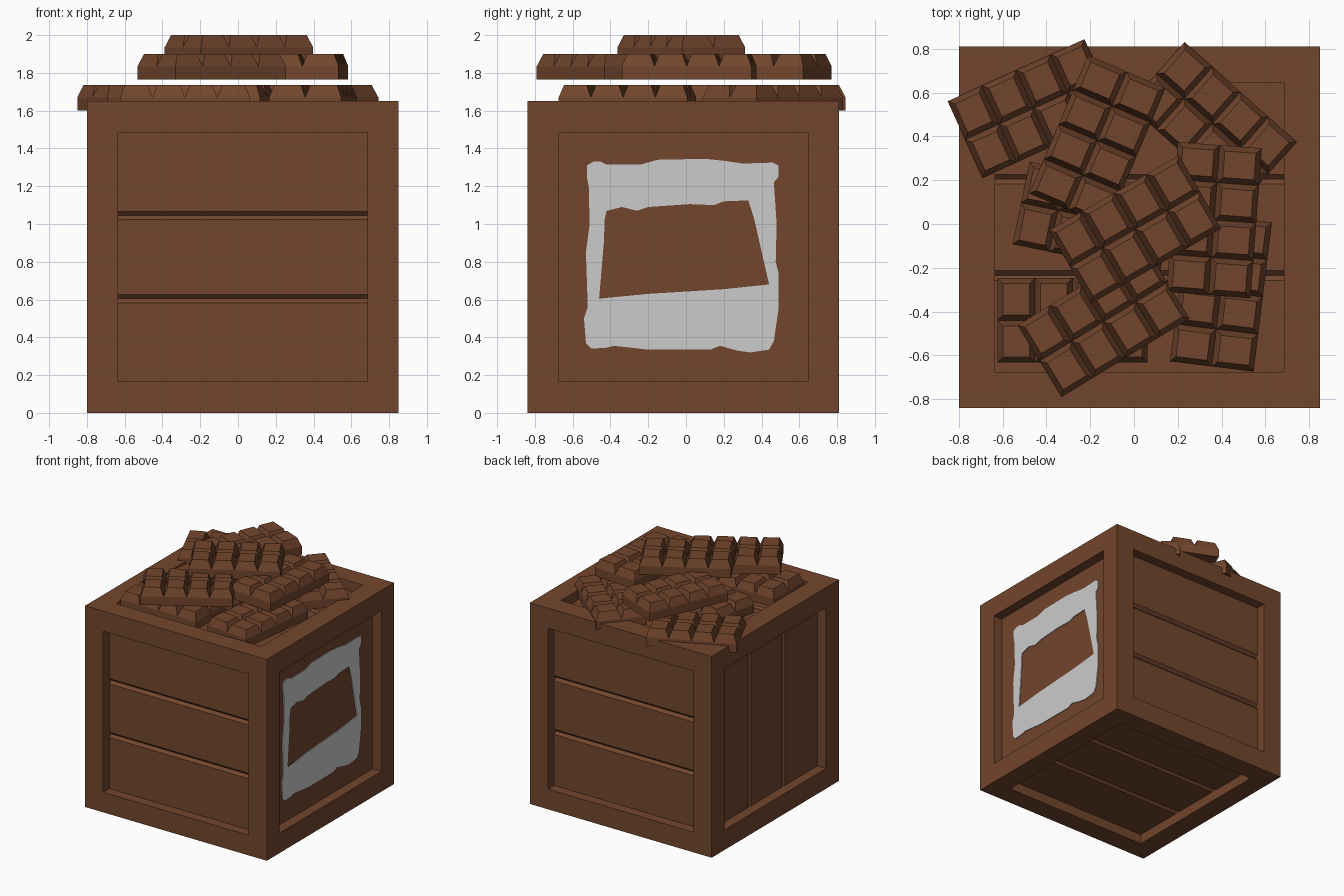
import bpy, bmesh, math
from mathutils import Vector, Matrix

if "Cube" in bpy.data.objects:
    bpy.data.objects.remove(bpy.data.objects["Cube"])


def material(name, rgb):
    m = bpy.data.materials.new(name)
    m.diffuse_color = (*rgb, 1)
    m.use_nodes = True
    m.node_tree.nodes["Principled BSDF"].inputs["Base Color"].default_value = m.diffuse_color
    return m


BROWN = material("chocolate_brown", (0.170, 0.061, 0.026))
PAINT = material("pale_grey_paint", (0.60, 0.60, 0.60))


def add_object(name, bm, mat):
    me = bpy.data.meshes.new(name)
    bm.to_mesh(me)
    bm.free()
    me.materials.append(mat)
    ob = bpy.data.objects.new(name, me)
    bpy.context.collection.objects.link(ob)
    return ob


# Crate: six framed sides, each with a recessed panel of planks
CENTRE = Vector((0.025, -0.015, 0.825))
HALF, OPEN, DEPTH = 0.825, 0.66, 0.08
GROOVE_W, GROOVE_D = 0.022, 0.022
X, Y, Z = Vector((1, 0, 0)), Vector((0, 1, 0)), Vector((0, 0, 1))
frame, planks = bmesh.new(), bmesh.new()


def side(u, v, grooves):
    """One side; planks run along u and are stacked along v."""
    n = u.cross(v)

    def quad(bm, pts):
        bm.faces.new([bm.verts.new(CENTRE + u * a + v * b + n * c) for a, b, c in pts])

    corners = [(-1, -1), (1, -1), (1, 1), (-1, 1)]
    low = HALF - DEPTH - GROOVE_D
    for i in range(4):
        (a, b), (c, d) = corners[i], corners[(i + 1) % 4]
        o1, o2 = (a * HALF, b * HALF, HALF), (c * HALF, d * HALF, HALF)
        i1, i2 = (a * OPEN, b * OPEN, HALF), (c * OPEN, d * OPEN, HALF)
        quad(frame, [o1, o2, i2, i1])
        quad(frame, [i1, i2, (c * OPEN, d * OPEN, low), (a * OPEN, b * OPEN, low)])
    prof = [(-OPEN, 0)]
    if grooves:
        for t in (-OPEN / 3, OPEN / 3):
            prof += [(t - GROOVE_W, 0), (t, -GROOVE_D), (t + GROOVE_W, 0)]
    prof.append((OPEN, 0))
    p = HALF - DEPTH
    for (b, d), (b2, d2) in zip(prof, prof[1:]):
        quad(planks, [(-OPEN, b, p + d), (OPEN, b, p + d), (OPEN, b2, p + d2), (-OPEN, b2, p + d2)])


side(X, Z, True)      # front
side(-X, Z, True)     # back
side(Z, Y, True)      # left, upright planks
side(Y, Z, False)     # right, plain painted board
side(X, Y, True)      # top
side(X, -Y, True)     # bottom
for name, bm in (("crate_frame", frame), ("crate_planks", planks)):
    bmesh.ops.remove_doubles(bm, verts=bm.verts, dist=1e-5)
    add_object(name, bm, BROWN)

# Painted rough square on the right side, (y, z) outlines
OUTER = [(-.525, 1.31), (-.49, 1.33), (-.45, 1.33), (-.42, 1.315), (-.24, 1.315), (-.15, 1.34),
         (.1, 1.345), (.2, 1.335), (.3, 1.32), (.46, 1.325), (.49, 1.31), (.49, 1.25),
         (.465, 1.22), (.48, 1.0), (.475, .8), (.49, .74), (.49, .55), (.465, .38),
         (.44, .335), (.34, .32), (.27, .33), (.18, .355), (.13, .335), (-.2, .335),
         (-.38, .355), (-.42, .345), (-.5, .34), (-.53, .37), (-.54, .5), (-.52, .56),
         (-.53, .85), (-.51, 1.0), (-.515, 1.2), (-.525, 1.25)]
INNER = [(-.42, 1.07), (-.34, 1.09), (-.26, 1.07), (-.2, 1.09), (.02, 1.105), (.15, 1.10),
         (.2, 1.12), (.33, 1.125), (.36, 1.03), (.44, .68), (.2, .655), (-.2, .63),
         (-.46, .605), (-.435, .9), (-.43, 1.03)]
cu = bpy.data.curves.new("outline", "CURVE")
cu.dimensions, cu.fill_mode, cu.extrude = "2D", "BOTH", 0.003
for pts in (OUTER, INNER):
    sp = cu.splines.new("POLY")
    sp.points.add(len(pts) - 1)
    for q, (a, b) in zip(sp.points, pts):
        q.co = (a, b, 0, 1)
    sp.use_cyclic_u = True
tmp = bpy.data.objects.new("outline", cu)
bpy.context.collection.objects.link(tmp)
bpy.context.view_layer.update()
dg = bpy.context.evaluated_depsgraph_get()
me = bpy.data.meshes.new_from_object(tmp.evaluated_get(dg))
bpy.data.objects.remove(tmp)
bm = bmesh.new()
bm.from_mesh(me)
bm.transform(Matrix(((0, 0, 1, CENTRE.x + HALF - DEPTH + 0.003),
                     (1, 0, 0, 0), (0, 1, 0, 0), (0, 0, 0, 1))))
bpy.data.meshes.remove(me)
add_object("painted_square", bm, PAINT)


# Chocolate bar: slab with 4 x 2 tapered blocks
LENGTH, WIDTH, SLAB, BLOCK, TAPER = 0.686, 0.385, 0.07, 0.065, 0.025


def chocolate_bar(name, x, y, z, degrees):
    bm = bmesh.new()
    bmesh.ops.create_grid(bm, x_segments=4, y_segments=2, size=1)
    m = max(v.co.x for v in bm.verts)
    for v in bm.verts:
        v.co = (v.co.x / m * LENGTH / 2, v.co.y / m * WIDTH / 2, SLAB)
    rim = [e for e in bm.edges if e.is_boundary]
    cells = bm.faces[:]
    ext = bmesh.ops.extrude_edge_only(bm, edges=rim)["geom"]
    for v in ext:
        if isinstance(v, bmesh.types.BMVert):
            v.co.z = 0
    bmesh.ops.edgeloop_fill(bm, edges=[e for e in bm.edges if e.is_boundary])
    bmesh.ops.inset_individual(bm, faces=cells, thickness=TAPER, use_even_offset=True)
    for v in {v for f in cells for v in f.verts}:
        v.co.z = SLAB + BLOCK
    bmesh.ops.recalc_face_normals(bm, faces=bm.faces)
    ob = add_object(name, bm, BROWN)
    ob.location = (x, y, z)
    ob.rotation_euler.z = math.radians(degrees)


# Loose pile in three layers: x, y, turn
LAYERS = {
    1.60: [(-.459, .527, 24.4), (-.18, .027, -11.7), (-.281, -.44, 0),
           (.359, .459, -41.7), (.397, -.31, -97)],
    1.765: [(-.167, .38, 67), (-.139, -.447, 31.5), (.366, .018, -94.3)],
    1.865: [(.005, -.025, 30)],
}
count = 0
for z, bars in LAYERS.items():
    for x, y, turn in bars:
        count += 1
        chocolate_bar(f"chocolate_bar_{count}", x, y, z, turn)
